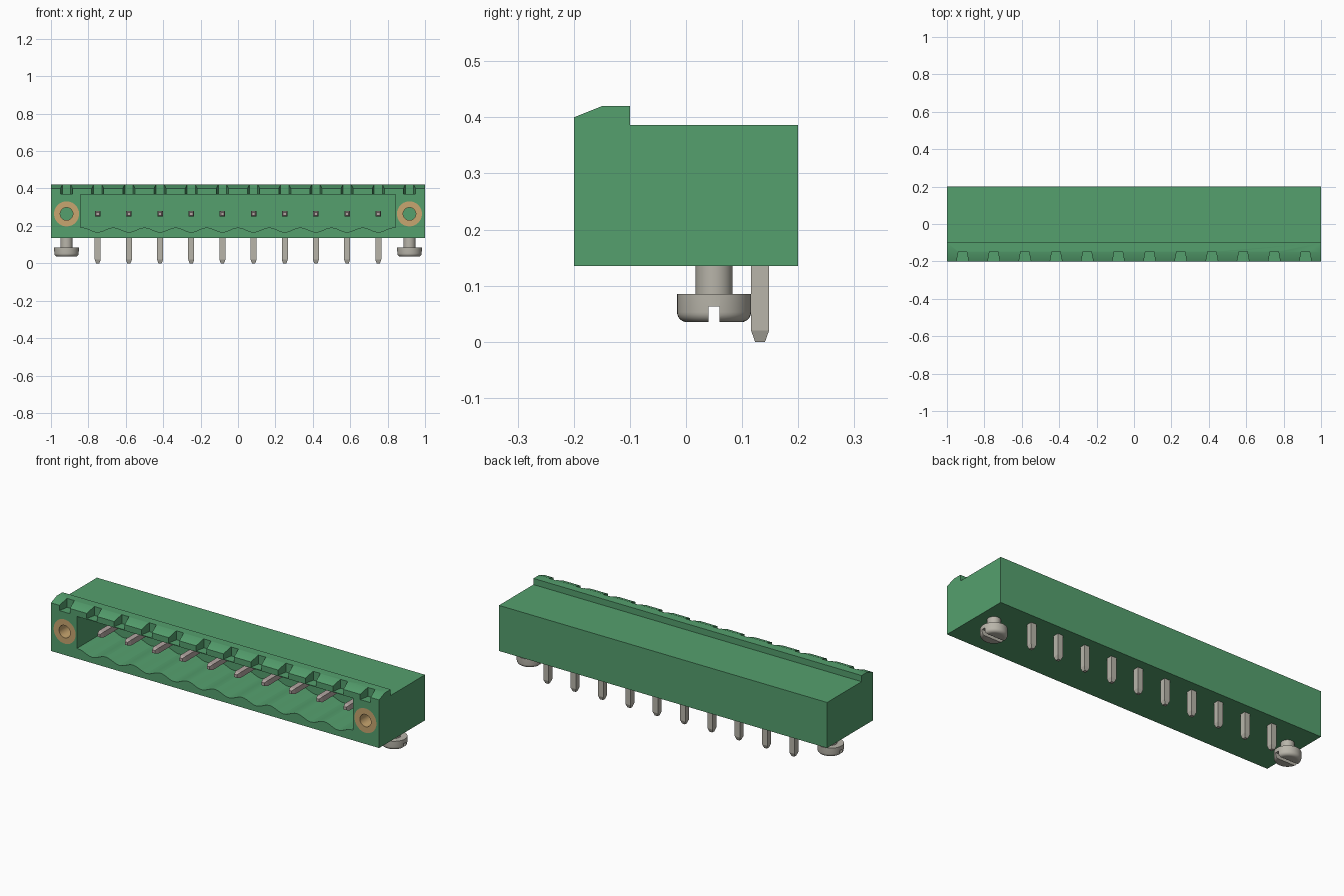
import bpy, bmesh, math
from mathutils import Vector

cube = bpy.data.objects.get("Cube")
if cube:
    bpy.data.objects.remove(cube, do_unlink=True)


def material(name, rgb):
    m = bpy.data.materials.new(name)
    m.use_nodes = True
    m.diffuse_color = (*rgb, 1)
    m.node_tree.nodes["Principled BSDF"].inputs["Base Color"].default_value = (*rgb, 1)
    return m


GREEN = material("green plastic", (0.09, 0.35, 0.155))
STEEL = material("warm grey metal", (0.48, 0.46, 0.40))
TIN = material("contact metal", (0.45, 0.38, 0.36))
BRASS = material("brass", (0.58, 0.38, 0.16))

PITCH = 1 / 6
PINS = [(i - 4.5) * PITCH for i in range(10)]
ENDS = [-5.5 * PITCH, 5.5 * PITCH]
AXIS_Z = 0.264


def loft(bm, ring_a, ring_b):
    """Closed solid between two matching rings of points."""
    a = [bm.verts.new(p) for p in ring_a]
    b = [bm.verts.new(p) for p in ring_b]
    bm.faces.new(a)
    bm.faces.new(b[::-1])
    for i in range(len(a)):
        j = (i + 1) % len(a)
        bm.faces.new((a[i], b[i], b[j], a[j]))


def prism(bm, ring, offset):
    loft(bm, ring, [Vector(p) + Vector(offset) for p in ring])


def finish(bm, name, mat, smooth=True):
    bmesh.ops.recalc_face_normals(bm, faces=bm.faces)
    mesh = bpy.data.meshes.new(name)
    bm.to_mesh(mesh)
    bm.free()
    ob = bpy.data.objects.new(name, mesh)
    bpy.context.collection.objects.link(ob)
    mesh.materials.append(mat)
    if smooth:
        shade(ob)
    return ob


def shade(ob):
    bpy.ops.object.select_all(action='DESELECT')
    ob.select_set(True)
    bpy.context.view_layer.objects.active = ob
    bpy.ops.object.shade_smooth_by_angle(angle=math.radians(30))


def cut(ob, cutter):
    """Subtract the cutter, then discard it."""
    mod = ob.modifiers.new("cut", 'BOOLEAN')
    mod.operation, mod.solver, mod.object = 'DIFFERENCE', 'EXACT', cutter
    bpy.context.view_layer.objects.active = ob
    bpy.ops.object.modifier_apply(modifier=mod.name)
    bpy.data.objects.remove(cutter, do_unlink=True)
    shade(ob)


def circle(r, x, y, z, n=40):
    return [(x + r * math.cos(2 * math.pi * i / n), y,
             z + r * math.sin(2 * math.pi * i / n)) for i in range(n)]


def lathe(name, mat, profile, centre, axis, closed=False):
    """Spin a (radius, height) profile about an axis through centre."""
    bm = bmesh.new()
    c, ax = Vector(centre), Vector(axis)
    vs = [bm.verts.new(c + Vector((r, 0, 0)) + ax * h) for r, h in profile]
    es = [bm.edges.new(p) for p in zip(vs, vs[1:])]
    if closed:
        es.append(bm.edges.new((vs[-1], vs[0])))
    bmesh.ops.spin(bm, geom=vs + es, cent=c, axis=ax, angle=2 * math.pi, steps=40)
    bmesh.ops.remove_doubles(bm, verts=bm.verts, dist=1e-5)
    return finish(bm, name, mat)


# Housing with raised front lip
bm = bmesh.new()
side = [(-0.2, 0.135), (0.2, 0.135), (0.2, 0.386), (-0.1, 0.386),
        (-0.1, 0.42), (-0.15, 0.42), (-0.2, 0.4)]
prism(bm, [(-1, y, z) for y, z in side], (2, 0, 0))
housing = finish(bm, "housing", GREEN)

# Scalloped cavity, lip notches and bushing bores
bm = bmesh.new()
front = -0.25
ring = [(0.842, front, 0.367), (-0.842, front, 0.367), (-0.842, front, 0.191)]
for i in range(121):
    x = (i / 12 - 5) * PITCH
    ring.append((x, front, 0.179 + 0.012 * math.cos(2 * math.pi * i / 12)))
ring.append((0.842, front, 0.191))
prism(bm, ring, (0, 0.33, 0))
for x in PINS + ENDS:
    notch = [(x - 0.034, -0.21, 0.371), (x + 0.034, -0.21, 0.371),
             (x + 0.022, -0.146, 0.371), (x - 0.022, -0.146, 0.371)]
    prism(bm, notch, (0, 0, 0.1))
for x in ENDS:
    prism(bm, circle(0.067, x, front, AXIS_Z), (0, 0.25, 0))
cut(housing, finish(bm, "housing_cutter", GREEN, False))


def bar(name, mat, start, end, half, taper=0.02):
    """Square bar with a chamfered tip at its end."""
    bm = bmesh.new()
    s, e = Vector(start), Vector(end)
    d = (e - s).normalized()
    u = Vector((1, 0, 0))
    v = d.cross(u)

    def square(p, h):
        return [p + u * h * a + v * h * b for a, b in ((-1, -1), (1, -1), (1, 1), (-1, 1))]
    neck = e - d * taper
    loft(bm, square(s, half), square(neck, half))
    loft(bm, square(neck, half), square(e, half * 0.55))
    bmesh.ops.remove_doubles(bm, verts=bm.verts, dist=1e-5)
    # Drop the inner face where the two sections meet
    inner = [f for f in bm.faces if all((w.co - neck).dot(d) ** 2 < 1e-9 for w in f.verts)]
    bmesh.ops.delete(bm, geom=inner, context='FACES')
    finish(bm, name, mat, False)


# Contact and solder pins
for i, x in enumerate(PINS, 1):
    bar(f"contact_pin_{i}", TIN, (x, 0.132, AXIS_Z), (x, -0.14, AXIS_Z), 0.015)
    bar(f"solder_pin_{i}", STEEL, (x, 0.132, AXIS_Z), (x, 0.132, 0), 0.016)

# Threaded bushings and slotted mounting screws
for label, x in zip(("right", "left"), ENDS):
    lathe(f"{label}_bushing", BRASS,
          [(0.034, -0.2), (0.067, -0.2), (0.067, 0), (0.034, 0)],
          (x, 0, AXIS_Z), (0, 1, 0), True)
    rounded = [(0.048 + 0.018 * math.sin(a), 0.053 - 0.018 * math.cos(a))
               for a in (math.pi / 12 * k for k in range(7))]
    screw = lathe(f"{label}_screw", STEEL,
                  [(0, 0.035)] + rounded + [(0.066, 0.085), (0.033, 0.085),
                                            (0.033, 0.15), (0, 0.15)],
                  (x, 0.05, 0), (0, 0, 1))
    bm = bmesh.new()
    prism(bm, [(x - 0.1, 0.04, 0.02), (x - 0.1, 0.06, 0.02),
               (x - 0.1, 0.06, 0.063), (x - 0.1, 0.04, 0.063)], (0.2, 0, 0))
    cut(screw, finish(bm, "slot_cutter", STEEL, False))
